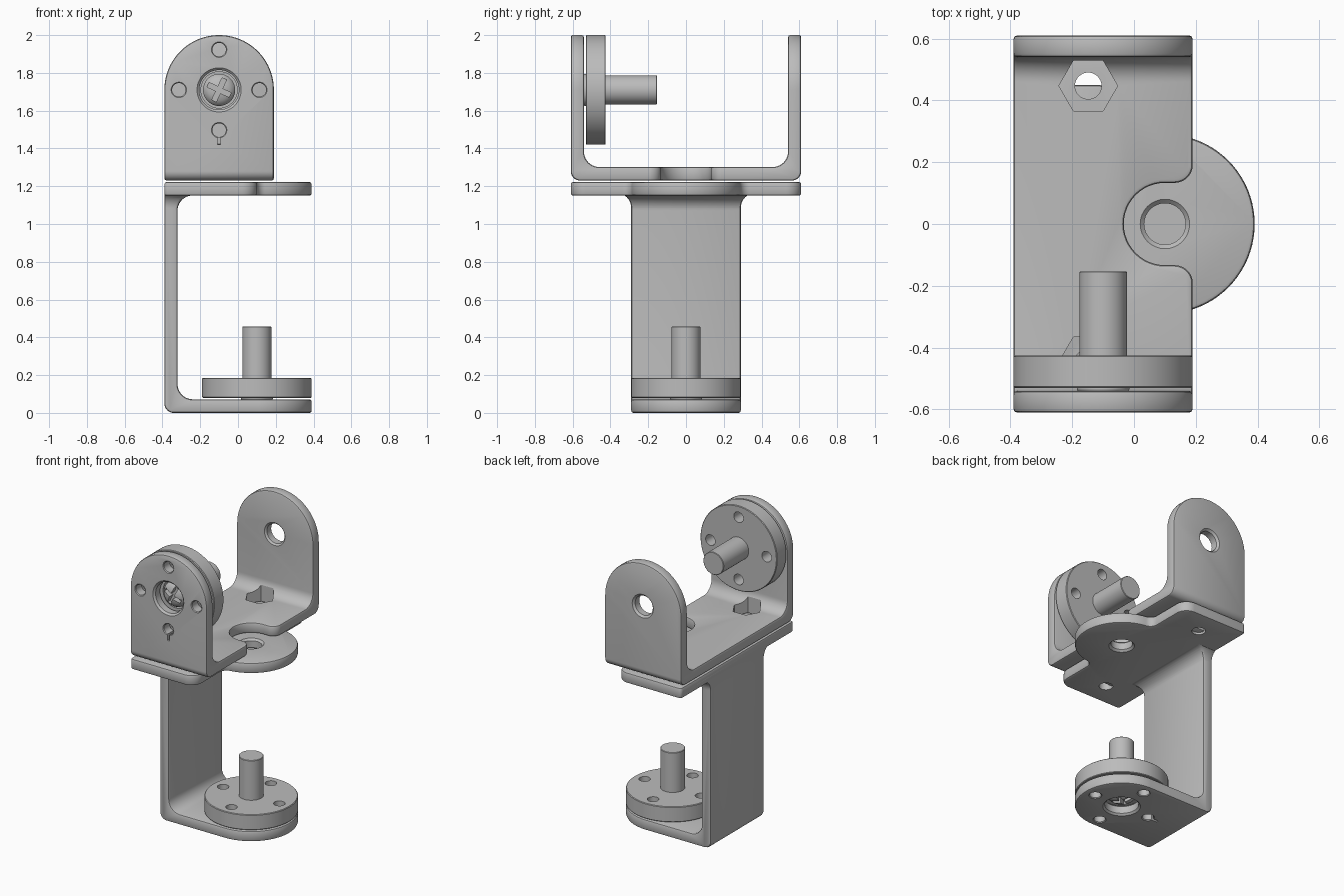
import bpy, bmesh, math
from mathutils import Matrix, Vector

cube = bpy.data.objects.get("Cube")
if cube:
    bpy.data.objects.remove(cube, do_unlink=True)

grey = bpy.data.materials.new("grey metal")
grey.use_nodes = True
grey.diffuse_color = (0.5, 0.5, 0.5, 1)
grey.node_tree.nodes["Principled BSDF"].inputs["Base Color"].default_value = (0.5, 0.5, 0.5, 1)

T = 0.072    # sheet thickness
R = 0.29     # radius of rounded ends and discs
PITCH = 0.213  # distance of small holes from the disc centre


def finish(name, bm):
    bmesh.ops.recalc_face_normals(bm, faces=bm.faces)
    mesh = bpy.data.meshes.new(name)
    bm.to_mesh(mesh)
    bm.free()
    mesh.materials.append(grey)
    obj = bpy.data.objects.new(name, mesh)
    bpy.context.collection.objects.link(obj)
    return obj


def arc(cx, cy, r, a0, a1, n=10):
    angles = [math.radians(a0 + (a1 - a0) * i / n) for i in range(n + 1)]
    return [(cx + r * math.cos(a), cy + r * math.sin(a)) for a in angles]


def prism(name, pts, plane, lo, hi, frame=Matrix()):
    """Extrude a 2D outline along the axis missing from the plane."""
    place = {"xy": lambda a, b, t: (a, b, t),
             "xz": lambda a, b, t: (a, t, b),
             "yz": lambda a, b, t: (t, a, b)}[plane]
    bm = bmesh.new()
    ends = [[bm.verts.new(frame @ Vector(place(a, b, t))) for a, b in pts] for t in (lo, hi)]
    for ring in ends:
        bm.faces.new(ring)
    for i in range(len(pts)):
        j = (i + 1) % len(pts)
        bm.faces.new((ends[0][i], ends[0][j], ends[1][j], ends[1][i]))
    return finish(name, bm)


def lathe(name, profile, frame, segs=48):
    """Turn a (radius, height) profile about the local z axis, capped at both ends."""
    bm = bmesh.new()
    rings = []
    for r, z in profile:
        ring = [(r * math.cos(k * math.tau / segs), r * math.sin(k * math.tau / segs), z)
                for k in range(segs)]
        rings.append([bm.verts.new(frame @ Vector(p)) for p in ring])
    for a, b in zip(rings, rings[1:]):
        for k in range(segs):
            m = (k + 1) % segs
            bm.faces.new((a[k], a[m], b[m], b[k]))
    bm.faces.new(rings[0])
    bm.faces.new(rings[-1])
    return finish(name, bm)


def apply(obj, mod):
    bpy.context.view_layer.objects.active = obj
    bpy.ops.object.modifier_apply(modifier=mod.name)


def boolean(obj, cutter, operation="DIFFERENCE"):
    mod = obj.modifiers.new("cut", "BOOLEAN")
    mod.operation, mod.solver, mod.object = operation, "EXACT", cutter
    cutter.hide_render = True
    apply(obj, mod)
    bpy.data.objects.remove(cutter, do_unlink=True)


def soften(obj, width=0.012):
    mod = obj.modifiers.new("edge", "BEVEL")
    mod.width, mod.segments = width, 2
    mod.limit_method, mod.angle_limit = "ANGLE", math.radians(40)
    mod.use_clamp_overlap = False
    apply(obj, mod)


def hole(obj, frame, r, lo, hi, c=0.0, segs=32):
    """Drill a hole, with a chamfer of size c at both mouths."""
    e = 0.01
    profile = [(r, lo - e), (r, hi + e)]
    if c:
        profile = [(r + c + e, lo - e), (r, lo + c), (r, hi - c), (r + c + e, hi + e)]
    boolean(obj, lathe("cutter", profile, frame, segs))


def at(x, y, z):
    return Matrix.Translation((x, y, z))


# Frames of the two pivots: local z runs along the shaft, local -x to the bend
lower_pivot = at(0.1, 0, 0)
upper_pivot = Matrix(((0, 1, 0, -0.1), (0, 0, 1, -0.61), (1, 0, 0, 1.71), (0, 0, 0, 1)))
spots = [(PITCH, 0), (-PITCH, 0), (0, PITCH), (0, -PITCH)]

# Lower bracket: foot and upright
side = (arc(-0.34, 0.05, 0.05, 180, 270) + [(0.6, 0), (0.6, T)]
        + arc(-0.24, T + 0.08, 0.08, 270, 180) + arc(-0.24, 1.071, 0.08, 180, 90)
        + [(-0.1, 1.151), (-0.1, 1.2), (-0.39, 1.2)])
lower = prism("lower_bracket", side, "xz", -0.8, 0.8)
half = [(R, -0.2)] + arc(0.37, 1.085, 0.08, 180, 90) + [(0.45, 1.165), (0.45, 1.3)]
boolean(lower, prism("cutter", half + [(-y, z) for y, z in reversed(half)], "yz", -1, 1), "INTERSECT")
foot = [(-1, -0.5), (0.1, -0.5)] + arc(0.1, 0, R + 0.0004, -90, 90, 40) + [(0.1, 0.5), (-1, 0.5)]
boolean(lower, prism("cutter", foot, "xy", -0.5, 1.5), "INTERSECT")
soften(lower)

# Top plate of the lower bracket: wide back and a round lug joined by fillets
f = 0.05
fy = math.sqrt((R + f) ** 2 - f ** 2)
turn = math.degrees(math.atan2(fy, f))
edge = (arc(0.1, 0, R, 0, turn, 24) + arc(0.1 + f, fy, f, 180 + turn, 180, 8)[1:]
        + arc(0.02, 0.53, 0.08, 0, 90) + arc(-0.37, 0.59, 0.02, 90, 180, 4))
plate = prism("lower_bracket_top_plate", edge + [(x, -y) for x, y in reversed(edge[1:])], "xy", 1.15, 1.222)
soften(plate)
hole(plate, at(0.1, 0, 0), 0.067, 1.15, 1.222, 0.013)
for y in (-0.447, 0.447):
    hole(plate, at(-0.148, y, 0), 0.043, 1.15, 1.222)

# Upper bracket: U-shaped sheet with rounded walls
half = (arc(0.56, 1.28, 0.05, 270, 360) + [(0.61, 2.2), (0.54, 2.2)]
        + arc(0.46, 1.382, 0.08, 0, -90))
upper = prism("upper_bracket", half + [(-y, z) for y, z in reversed(half)], "yz", -0.8, 0.8)
wall = [(-0.1 - R, 1.0), (-0.1 + R, 1.0)] + arc(-0.1, 1.71, R, 0, 180, 40)
boolean(upper, prism("cutter", wall, "xz", -1, 1), "INTERSECT")
notch = (arc(0.1, 0, 0.133, 90, 270, 24) + arc(0.1305, -0.193, 0.06, 90, 0)
         + [(0.5, -0.193), (0.5, 0.193)] + arc(0.1305, 0.193, 0.06, 0, -90))
boolean(upper, prism("cutter", notch, "xy", 1.1, 1.4), "DIFFERENCE")
soften(upper)
for y in (-0.447, 0.447):
    boolean(upper, prism("cutter", arc(-0.148, y, 0.095, 0, 300, 5), "xy", 1.2, 1.5))
hole(upper, upper_pivot, 0.067, 1.22 - T, 1.22, 0.013)

# Pivot holes in both brackets, each with a disc, shaft and cross-head screw
for name, bracket, frame in (("lower", lower, lower_pivot), ("upper", upper, upper_pivot)):
    hole(bracket, frame, 0.105, 0, T, 0.012, 48)
    slot = [(-PITCH, -0.008), (-0.29, -0.008), (-0.29, 0.008), (-PITCH, 0.008)]
    boolean(bracket, prism("cutter", slot, "xy", -0.02, T + 0.005, frame))
    disc = lathe(name + "_pivot_disc",
                 [(R - 0.004, 0.08), (R, 0.084), (R, 0.181), (R - 0.004, 0.185),
                  (0.077, 0.185), (0.077, 0.454), (0.074, 0.457)], frame, 80)
    boolean(disc, lathe("cutter", [(0.096, 0.06), (0.096, 0.115)], frame))
    for x, y in spots:
        spot = frame @ at(x, y, 0)
        hole(bracket, spot, 0.036, 0, T, 0.005)
        hole(disc, spot, 0.036, 0.08, 0.185)
    screw = lathe(name + "_screw_head",
                  [(0.085, 0.118), (0.085, 0.075), (0.075, 0.058), (0.055, 0.045),
                   (0.03, 0.038), (0.008, 0.035)], frame)
    for angle in (25, 115):
        bar = [(-0.065, -0.013), (0.065, -0.013), (0.065, 0.013), (-0.065, 0.013)]
        boolean(screw, prism("cutter", bar, "xy", 0.0, 0.075,
                             frame @ Matrix.Rotation(math.radians(angle), 4, "Z")))

# Smooth curved faces, keep edges sharp
bpy.ops.object.select_all(action="DESELECT")
for obj in bpy.context.collection.objects:
    if obj.type == "MESH" and grey.name in obj.data.materials:
        obj.select_set(True)
        bpy.context.view_layer.objects.active = obj
bpy.ops.object.shade_smooth_by_angle(angle=math.radians(30))
